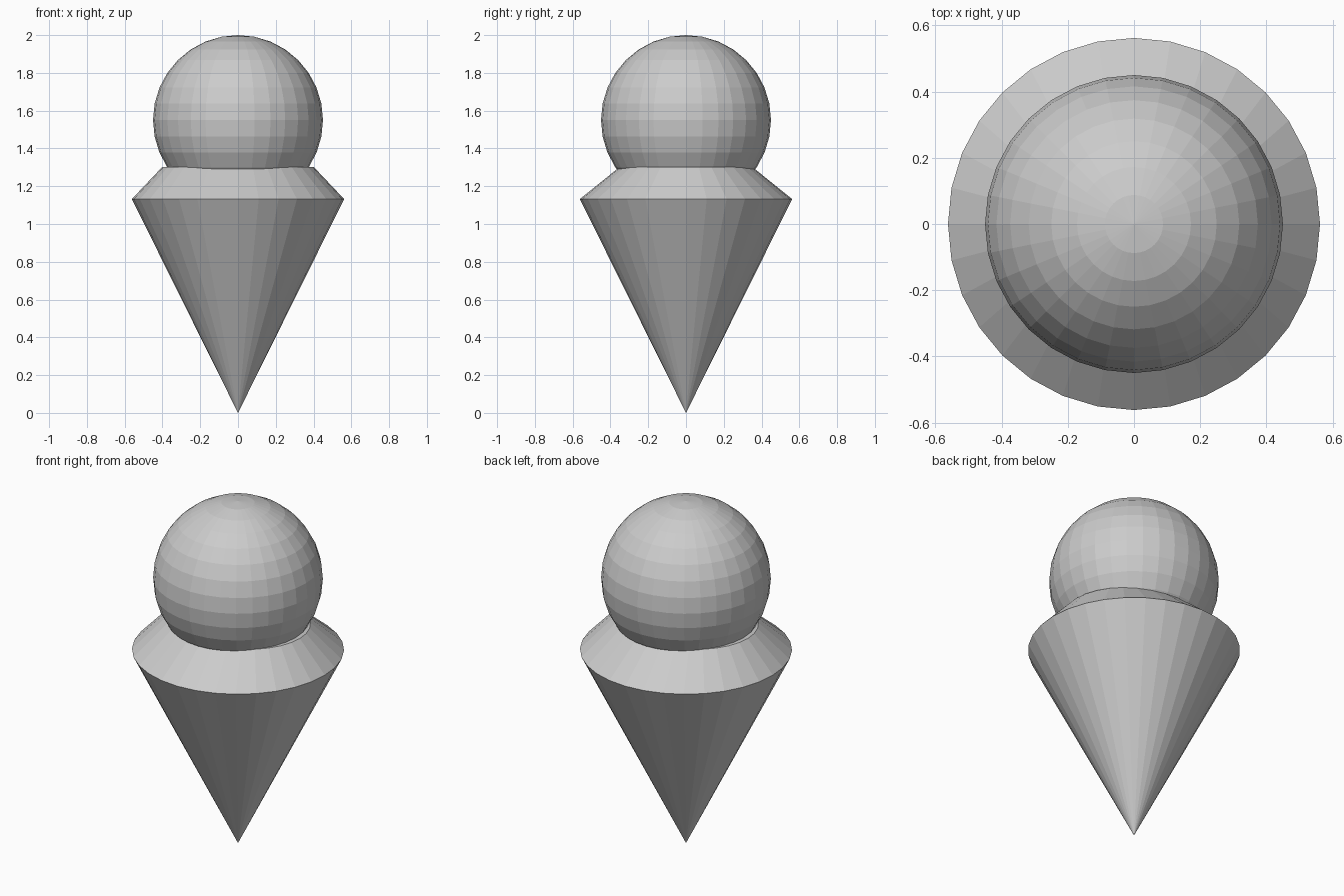
import bpy
import bmesh
from math import cos, sin, tau

if "Cube" in bpy.data.objects:
    bpy.data.objects.remove(bpy.data.objects["Cube"])

SIDES = 32
RIM_R, RIM_Z = 0.562, 1.132


def ring(bm, rx, ry, z):
    return [bm.verts.new((rx * cos(tau * i / SIDES), ry * sin(tau * i / SIDES), z))
            for i in range(SIDES)]


# Cone and sloping collar share the rim; the collar narrows to a slightly oval top
bm = bmesh.new()
tip = bm.verts.new((0, 0, 0))
rim = ring(bm, RIM_R, RIM_R, RIM_Z)
top = ring(bm, 0.40, 0.35, 1.303)
for i in range(SIDES):
    j = (i + 1) % SIDES
    bm.faces.new((tip, rim[j], rim[i]))
    bm.faces.new((rim[i], rim[j], top[j], top[i]))
bm.faces.new(top)
bmesh.ops.recalc_face_normals(bm, faces=bm.faces)
mesh = bpy.data.meshes.new("cone")
bm.to_mesh(mesh)
bm.free()
bpy.context.collection.objects.link(bpy.data.objects.new("cone", mesh))

# Round scoop resting in the collar
bpy.ops.mesh.primitive_uv_sphere_add(segments=SIDES, ring_count=16, radius=0.45,
                                     location=(0, 0, 1.55))
bpy.context.object.name = "scoop"
